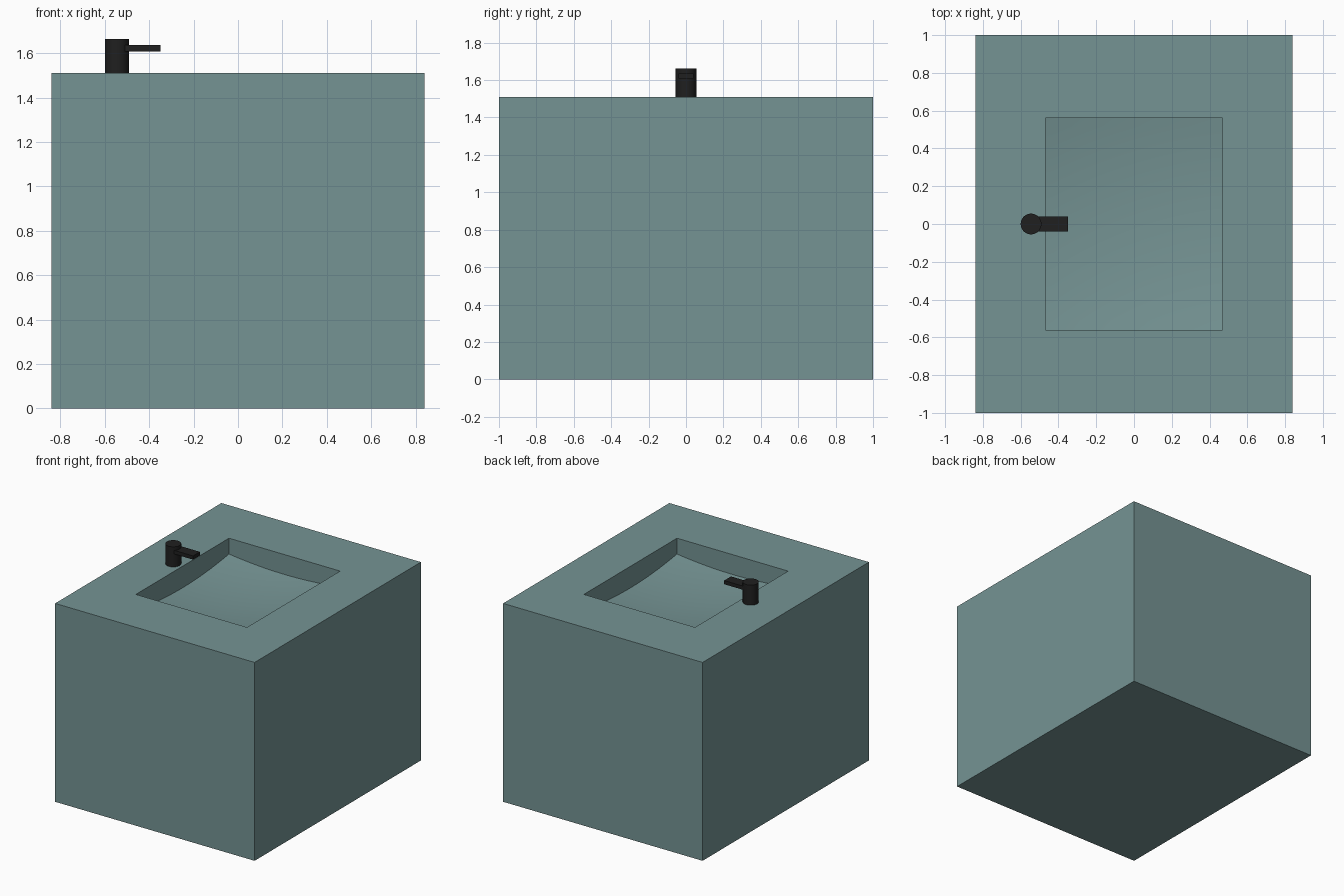
import bpy, bmesh

if "Cube" in bpy.data.objects:
    bpy.data.objects.remove(bpy.data.objects["Cube"])

TOP = 1.51                 # counter height
BX, BY = 0.468, 0.56       # basin half sizes
OX, OY = 0.84, 1.0         # block half sizes


def material(name, rgb):
    m = bpy.data.materials.new(name)
    m.diffuse_color = (*rgb, 1)
    m.use_nodes = True
    m.node_tree.nodes["Principled BSDF"].inputs["Base Color"].default_value = m.diffuse_color
    return m


teal = material("grey teal", (0.178, 0.295, 0.295))
black = material("black", (0.014, 0.014, 0.014))


def finish(bm, name, mat):
    bmesh.ops.recalc_face_normals(bm, faces=bm.faces[:])
    mesh = bpy.data.meshes.new(name)
    bm.to_mesh(mesh)
    bm.free()
    ob = bpy.data.objects.new(name, mesh)
    bpy.context.collection.objects.link(ob)
    mesh.materials.append(mat)
    bpy.context.view_layer.objects.active = ob
    bpy.ops.object.select_all(action='DESELECT')
    ob.select_set(True)
    bpy.ops.object.shade_smooth_by_angle(angle=0.5)
    return ob


# Sink block: dished basin floor, then its border pulled up, outward and down
bm = bmesh.new()
bmesh.ops.create_grid(bm, x_segments=24, y_segments=24, size=1)
for v in bm.verts:
    v.co.x *= BX
    v.co.y *= BY
    v.co.z = TOP - 0.195 + 0.14 * (v.co.x ** 2 + v.co.y ** 2)
ring = [e for e in bm.edges if e.is_boundary]


def pull(ring, sx, sy, z):
    geom = bmesh.ops.extrude_edge_only(bm, edges=ring)["geom"]
    for v in geom:
        if isinstance(v, bmesh.types.BMVert):
            v.co = (v.co.x * sx, v.co.y * sy, z)
    return [e for e in geom if isinstance(e, bmesh.types.BMEdge) and e.is_boundary]


ring = pull(ring, 1, 1, TOP)
ring = pull(ring, OX / BX, OY / BY, TOP)
ring = pull(ring, 1, 1, 0)
bmesh.ops.contextual_create(bm, geom=ring)
finish(bm, "sink_block", teal)

# Tap body
bm = bmesh.new()
bmesh.ops.create_cone(bm, cap_ends=True, segments=32, radius1=0.055,
                      radius2=0.055, depth=0.153)
bmesh.ops.translate(bm, verts=bm.verts[:], vec=(-0.545, 0, TOP + 0.0765))
finish(bm, "tap_body", black)

# Tap spout
bm = bmesh.new()
bmesh.ops.create_cube(bm, size=1)
for v in bm.verts:
    v.co = (v.co.x * 0.195 - 0.4475, v.co.y * 0.082, v.co.z * 0.028 + 1.622)
finish(bm, "tap_spout", black)
